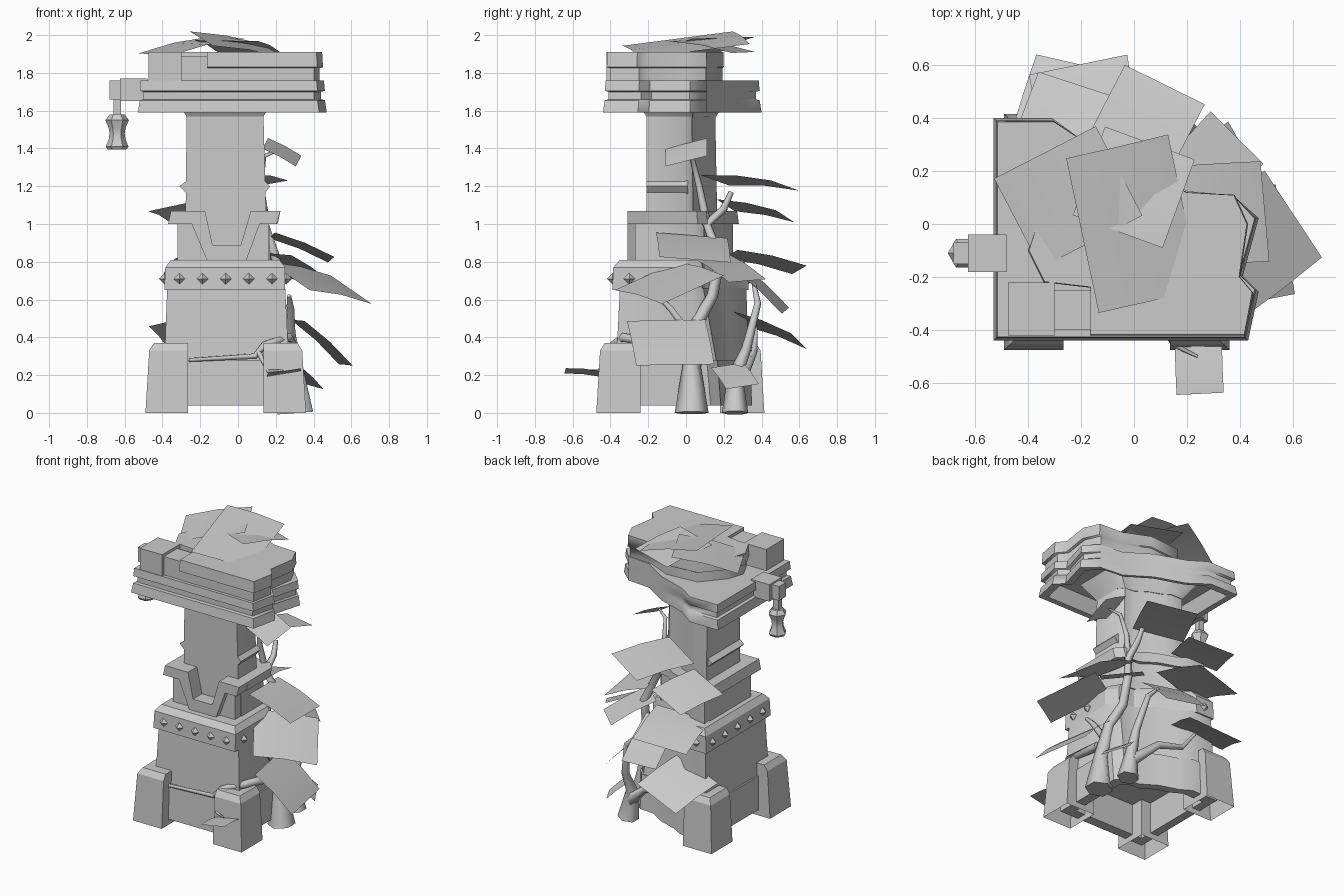
import bpy, bmesh
from math import radians, cos, sin, pi
from mathutils import Matrix, Vector

cube = bpy.data.objects.get("Cube")
if cube:
    bpy.data.objects.remove(cube)

stone = bpy.data.materials.new("plain grey")
stone.use_nodes = True
grey = (0.6, 0.6, 0.6, 1)
stone.diffuse_color = grey
stone.node_tree.nodes["Principled BSDF"].inputs["Base Color"].default_value = grey


def finish(name, bm, smooth=30):
    mesh = bpy.data.meshes.new(name)
    bm.to_mesh(mesh)
    bm.free()
    mesh.materials.append(stone)
    ob = bpy.data.objects.new(name, mesh)
    bpy.context.collection.objects.link(ob)
    bpy.ops.object.select_all(action='DESELECT')
    ob.select_set(True)
    bpy.context.view_layer.objects.active = ob
    bpy.ops.object.shade_smooth_by_angle(angle=radians(smooth))


def loft(name, rings, smooth=25, open_base=False):
    """Solid through rings of equal point count."""
    bm = bmesh.new()
    loops = [[bm.verts.new(p) for p in ring] for ring in rings]
    for a, b in zip(loops, loops[1:]):
        for i in range(len(a)):
            j = (i + 1) % len(a)
            bm.faces.new((a[i], a[j], b[j], b[i]))
    if not open_base:
        bm.faces.new(loops[0][::-1])
    bm.faces.new(loops[-1])
    bmesh.ops.recalc_face_normals(bm, faces=bm.faces)
    finish(name, bm, smooth)


# Jagged outline of the collapsed back corner, in fractions of the rectangle
BREAK = [(1, .55), (.92, .66), (.74, .68), (.56, .82), (.34, .91), (.22, 1)]
CHIP = [(.96, 0), (1, .22), (.94, .29)]


def ruin(z, x0, x1, y0, y1, front=((1, 0),), bulge=0):
    worn = [(u + (1 - u) * bulge * .3, v + (1 - v) * bulge) for u, v in BREAK]
    uv = [(0, 0), *front, *worn, (0, 1)]
    return [(x0 + u * (x1 - x0), y0 + v * (y1 - y0), z) for u, v in uv]


def box(name, x0, x1, y0, y1, z0, z1):
    corners = [(x0, y0), (x1, y0), (x1, y1), (x0, y1)]
    loft(name, [[(x, y, z) for x, y in corners] for z in (z0, z1)])


def plate(name, profile, y0, y1):
    """Front-facing x/z profile pushed back in y."""
    loft(name, [[(x, y, z) for x, z in profile] for y in (y0, y1)])


# Stepped tower body, hollow underneath
loft("plinth", [ruin(.26, -.34, .21, -.33, .28, bulge=.35), ruin(.04, -.34, .21, -.33, .28, bulge=.35),
                ruin(.04, -.40, .28, -.40, .35, bulge=.35), ruin(.28, -.40, .28, -.39, .34, bulge=.3)], 40)
loft("lower_body", [ruin(.26, -.39, .27, -.37, .33, bulge=.3), ruin(.66, -.375, .25, -.35, .32)], 40)
loft("stud_band", [ruin(.65, -.39, .25, -.39, .33), ruin(.77, -.385, .25, -.385, .33),
                   ruin(.81, -.355, .22, -.35, .3)])
loft("collar_block", [ruin(.80, -.32, .17, -.205, .25), ruin(1.0, -.32, .165, -.205, .25)], 40)
loft("collar_trim", [ruin(1.0, -.37, .21, -.205, .28), ruin(1.07, -.355, .225, -.205, .27)], 40)
loft("column", [ruin(.80, -.28, .155, -.21, .17), ruin(1.57, -.272, .135, -.21, .155)], 40)
loft("column_flare", [ruin(1.57, -.272, .135, -.21, .16), ruin(1.70, -.36, .22, -.29, .24)], 40)

# Notched front of the collar
plate("collar_panel", [(-.32, .80), (.165, .80), (.165, 1.01), (.10, 1.01), (.03, .84),
                       (-.155, .84), (-.235, 1.01), (-.32, 1.01)], -.27, -.2)
plate("collar_notch_trim", [(-.37, 1.0), (-.245, 1.0), (-.165, .81), (.045, .81), (.115, 1.0),
                            (.205, 1.0), (.225, 1.07), (.068, 1.07), (.015, .89), (-.135, .89),
                            (-.175, 1.07), (-.355, 1.07)], -.31, -.2)

# Small wedge ledges on the column sides
for name, x, out, y1 in (("left_ledge", .14, .03, .01), ("right_ledge", -.27, -.04, .15)):
    plate(name, [(x, 1.16), (x + out, 1.2), (x, 1.23)], -.21, y1)

# Pyramid studs around the band
bm = bmesh.new()
spots = [(-.31 + .1225 * i, -.388) for i in range(5)]
spots += [(-.388, -.3 + .14 * i) for i in range(5)]
spots += [(.255, -.3), (.255, -.16), (-.31, .33)]
for x, y in spots:
    bmesh.ops.create_uvsphere(bm, u_segments=4, v_segments=2, radius=.03,
                              matrix=Matrix.Translation((x, y, .71)))
finish("studs", bm, 20)


# Tapered hollow corner feet, none at the collapsed corner
def foot(name, sx, sy):
    rings = []
    for z, outer in ((0, .425), (.33, .405), (.37, .38)):
        xs, ys = -.065 + sx * outer, -.03 + sy * (outer + .02)
        xi, yi = -.065 + sx * .2, -.03 + sy * .21
        rings.append([(xs, ys, z), (xi, ys, z), (xi, yi, z), (xs, yi, z)])
    loft(name, rings, open_base=True)


foot("front_right_foot", -1, -1)
foot("front_left_foot", 1, -1)
foot("back_right_foot", -1, 1)


# Layered cap: ledges step in and out, the broken wall stays continuous
def cap_ring(z, inset):
    ring = ruin(z, -.53 + inset, .47 - inset, -.44 + inset, .40 - inset, CHIP)
    wall = ruin(z, -.51, .45, -.42, .38, CHIP)
    start = 1 + len(CHIP)
    ring[start + 1:start + 5] = wall[start + 1:start + 5]
    return ring


loft("cap_ledges", [ruin(1.69, -.46, .39, -.37, .32, CHIP), ruin(1.59, -.49, .42, -.40, .35, CHIP)]
     + [cap_ring(z, inset) for z, inset in ((1.59, 0), (1.655, .01), (1.66, .03), (1.70, .03),
                                            (1.705, .01), (1.76, .015))], 50)

# Broken top slab with loose corner blocks
SLAB = [(-.165, -.42), (.42, -.42), (.45, -.26), (.40, -.2), (.43, 0), (.38, .11), (.2, .12),
        (.02, .2), (-.22, .18), (-.36, .02), (-.40, -.1), (-.34, -.22), (-.165, -.24)]
loft("top_slab", [[(x * s, y * s, z) for x, y in SLAB]
                  for z, s in ((1.75, .96), (1.825, .96), (1.83, 1), (1.91, .99))], 50)
box("corner_block", -.475, -.30, -.42, -.22, 1.75, 1.91)
box("notch_block", -.31, -.16, -.40, -.25, 1.75, 1.89)

# Lantern arm and hanging lantern
box("lantern_arm", -.625, -.48, -.18, -.04, 1.65, 1.77)
box("lantern_arm_tip", -.68, -.61, -.15, -.07, 1.66, 1.76)
box("lantern_hook", -.66, -.62, -.13, -.09, 1.56, 1.67)
loft("lantern", [[(-.64 + r * cos(i * pi / 3), -.11 + r * sin(i * pi / 3), z) for i in range(6)]
                 for z, r in ((1.395, .05), (1.41, .06), (1.45, .044), (1.48, .04), (1.51, .045),
                              (1.55, .062), (1.58, .04))], 35)


# Climbing vines: points are x, y, z, radius
def vine(name, points):
    cu = bpy.data.curves.new(name, 'CURVE')
    cu.dimensions = '3D'
    cu.bevel_depth = 1
    cu.bevel_resolution = 1
    cu.use_fill_caps = True
    sp = cu.splines.new('POLY')
    sp.points.add(len(points) - 1)
    for p, (x, y, z, r) in zip(sp.points, points):
        p.co = (x, y, z, 1)
        p.radius = r
    cu.materials.append(stone)
    bpy.context.collection.objects.link(bpy.data.objects.new(name, cu))


vine("main_vine", [(.32, .03, 0, .09), (.30, .03, .24, .05), (.26, .06, .48, .035),
                   (.21, .14, .62, .03), (.20, .18, .82, .028), (.14, .11, 1.0, .025),
                   (.14, .2, 1.08, .02), (.13, .24, 1.17, .014)])
vine("upper_vine", [(.14, .11, 1.0, .024), (.12, .07, 1.2, .018), (.14, .03, 1.36, .012),
                    (.21, .0, 1.39, .006)])
vine("back_vine", [(.27, .26, 0, .07), (.24, .26, .2, .04), (.25, .32, .34, .026),
                   (.2, .38, .58, .018), (.1, .36, .68, .012)])
vine("back_low_vine", [(.24, .27, .14, .04), (.08, .34, .28, .025), (-.1, .36, .32, .018),
                       (-.2, .37, .45, .01)])
vine("side_vine", [(.28, .03, .40, .025), (.28, -.08, .55, .018), (.27, -.15, .62, .012)])
vine("front_vine", [(.30, .0, .34, .03), (.27, -.33, .4, .025), (.14, -.39, .36, .018),
                    (.09, -.4, .3, .016), (-.26, -.4, .28, .01)])
vine("front_twig", [(.11, -.4, .32, .015), (.16, -.46, .22, .01), (.24, -.5, .225, .005)])


# Broad drooping leaves: centre, heading, droop, roll, width, length, twist
def leaf(name, spot, heading, droop, roll, width, length, twist):
    bm = bmesh.new()
    bmesh.ops.create_grid(bm, x_segments=2, y_segments=2, size=.5)
    for v in bm.verts:
        v.co = Vector((v.co.x * width, v.co.y * length, -.06 * length * abs(v.co.y)))
    turn = Matrix.Identity(4)
    for angle, axis in ((heading - 90, 'Z'), (-droop, 'X'), (roll, 'Y'), (twist, 'Z')):
        turn = turn @ Matrix.Rotation(radians(angle), 4, axis)
    bm.transform(Matrix.Translation(spot) @ turn)
    finish(name, bm)


LEAVES = [((.235, .0, 1.385), 0, 28, 16, .23, .2, 0), ((.02, .34, 1.23), 85, 7, -7, .34, .42, -22),
          ((-.27, .37, 1.08), 88, 13, -8, .32, .34, -18), ((-.18, .42, .81), 95, 12, -8, .38, .38, 5),
          ((-.24, .44, .45), 85, 22, -9, .38, .36, -12), ((.0, .4, .67), 88, 42, 8, .30, .36, 0),
          ((.34, .04, .885), 0, 22, -6, .38, .34, 3), ((.44, -.09, .70), -8, 22, 8, .42, .42, 45),
          ((.29, .22, .78), 38, 26, 0, .28, .33, 8), ((.45, -.08, .38), 0, 42, -6, .42, .35, 8),
          ((.245, -.545, .22), -88, -5, 9, .18, .19, 0), ((.35, .26, .2), 20, 40, 0, .2, .18, 12),
          ((-.25, .1, 1.955), 195, 11, -4, .38, .44, 12), ((.0, .0, 1.96), 0, 11, 5, .6, .4, 13),
          ((.0, .14, 1.95), 65, 10, 0, .36, .36, 5)]
for i, spec in enumerate(LEAVES):
    leaf(f"leaf_{i + 1}", *spec)
